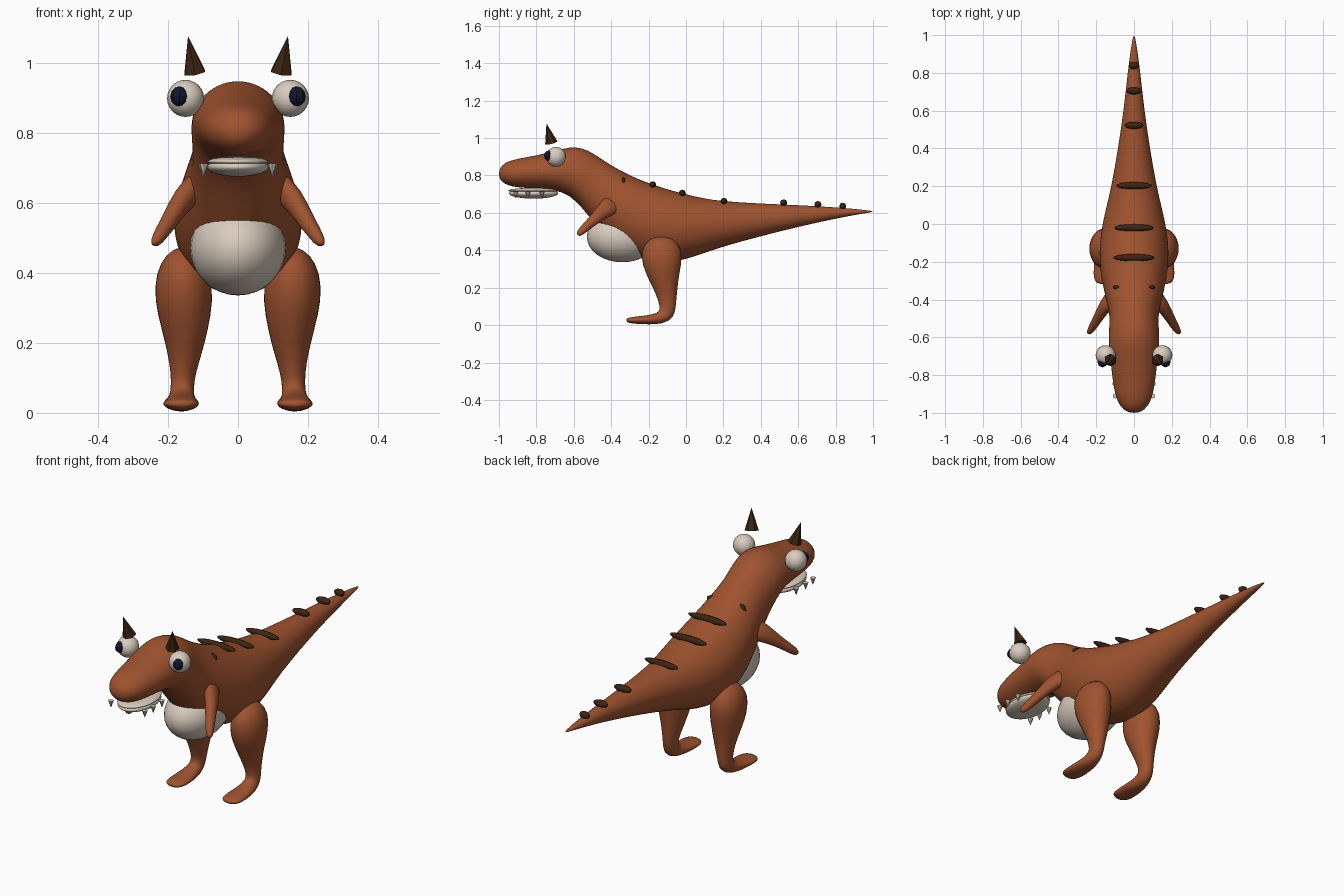
import bpy, bmesh, math
from mathutils import Vector

cube = bpy.data.objects.get("Cube")
if cube:
    bpy.data.objects.remove(cube)


def material(name, rgb):
    m = bpy.data.materials.new(name)
    m.use_nodes = True
    m.diffuse_color = (*rgb, 1)
    m.node_tree.nodes["Principled BSDF"].inputs["Base Color"].default_value = (*rgb, 1)
    return m


SKIN = material("rust brown skin", (0.35, 0.087, 0.029))
CREAM = material("cream", (0.70, 0.61, 0.52))
DARK = material("dark brown", (0.045, 0.018, 0.006))
NAVY = material("navy pupil", (0.007, 0.007, 0.03))


def finish(bm, name, mat, smooth=True):
    bmesh.ops.recalc_face_normals(bm, faces=bm.faces)
    for f in bm.faces:
        f.smooth = smooth
    me = bpy.data.meshes.new(name)
    bm.to_mesh(me)
    bm.free()
    me.materials.append(mat)
    ob = bpy.data.objects.new(name, me)
    bpy.context.collection.objects.link(ob)
    return ob


def loft(name, rings, mat, segments=16):
    """Skin elliptical rings: x, y, z, half width, half depth, tilt about x."""
    bm = bmesh.new()
    loops = []
    for x, y, z, rx, rv, tilt in rings:
        t = math.radians(tilt)
        v = Vector((0, math.cos(t), -math.sin(t))) * rv
        loop = []
        for i in range(segments):
            a = math.tau * i / segments
            loop.append(bm.verts.new(Vector((x + rx * math.cos(a), y, z)) + v * math.sin(a)))
        loops.append(loop)
    for a, b in zip(loops, loops[1:]):
        for i in range(segments):
            j = (i + 1) % segments
            bm.faces.new((a[i], a[j], b[j], b[i]))
    bm.faces.new(loops[0])
    bm.faces.new(loops[-1])
    ob = finish(bm, name, mat)
    ob.modifiers.new("smooth", "SUBSURF").levels = 1
    ob.modifiers["smooth"].render_levels = 1
    return ob


def ball(name, centre, radii, mat, u=24, v=14, smooth=True):
    bm = bmesh.new()
    bmesh.ops.create_uvsphere(bm, u_segments=u, v_segments=v, radius=1)
    bmesh.ops.scale(bm, vec=radii, verts=bm.verts)
    bmesh.ops.translate(bm, vec=centre, verts=bm.verts)
    return finish(bm, name, mat, smooth)


def cone(name, base, tip, radius, mat, sides=6):
    base, tip = Vector(base), Vector(tip)
    bm = bmesh.new()
    bmesh.ops.create_cone(bm, cap_ends=True, segments=sides, radius1=radius, radius2=0,
                          depth=(tip - base).length)
    ob = finish(bm, name, mat, False)
    ob.location = (base + tip) / 2
    ob.rotation_mode = "QUATERNION"
    ob.rotation_quaternion = Vector((0, 0, 1)).rotation_difference(tip - base)
    return ob


# Body, head and tail in one skin: y, top, bottom, half width
profile = [
    (-1.0, .825, .79, .02), (-.985, .855, .765, .055), (-.95, .877, .745, .083),
    (-.9, .89, .735, .102), (-.8, .907, .73, .117), (-.7, .932, .722, .127),
    (-.62, .955, .695, .136), (-.55, .947, .62, .132), (-.5, .922, .555, .13),
    (-.45, .888, .50, .135), (-.4, .855, .45, .148), (-.3, .80, .38, .172),
    (-.2, .76, .342, .184), (-.1, .727, .333, .184), (0, .70, .35, .168),
    (.1, .677, .385, .145), (.2, .662, .42, .12), (.4, .65, .475, .085),
    (.6, .642, .525, .055), (.8, .63, .57, .034), (.95, .617, .597, .014),
    (1.0, .609, .605, .003)]
loft("body", [(0, y, (t + b) / 2, w, (t - b) / 2, 90) for y, t, b, w in profile], SKIN, 28)

# Belly patch and lower jaw
ball("belly", (0, -.34, .472), (.137, .19, .136), CREAM, 28, 16)
ball("lower_jaw", (0, -.815, .704), (.088, .132, .028), CREAM)
lip = ball("jaw_lip", (0, -.815, .719), (.088, .135, .015), CREAM)

leg = [(.15, -.13, .475, .02, .03, 0), (.155, -.13, .455, .052, .075, 0),
       (.157, -.13, .40, .081, .114, 0), (.155, -.13, .32, .086, .106, 0),
       (.152, -.12, .24, .068, .08, 0), (.152, -.105, .17, .05, .058, 0),
       (.157, -.098, .11, .035, .045, 0), (.16, -.1, .06, .033, .045, 30),
       (.162, -.14, .035, .04, .034, 65), (.162, -.2, .028, .05, .025, 90),
       (.163, -.27, .026, .054, .02, 90), (.163, -.305, .026, .045, .015, 90),
       (.163, -.319, .026, .02, .008, 90)]
arm = [(.09, -.36, .67, .05, .07, 45), (.15, -.43, .62, .038, .045, 45),
       (.185, -.49, .565, .029, .029, 45), (.215, -.54, .52, .024, .023, 45),
       (.232, -.568, .492, .019, .019, 45), (.238, -.58, .481, .009, .009, 45)]

for side, s in (("left", 1), ("right", -1)):
    # Limbs
    for part, rings in (("leg", leg), ("arm", arm)):
        loft(f"{side}_{part}", [(s * r[0], *r[1:]) for r in rings], SKIN)
    # Eyes and horns
    ball(f"{side}_eye", (s * .15, -.695, .90), (.053, .053, .053), CREAM, 20, 12)
    ball(f"{side}_pupil", (s * .167, -.732, .905), (.027, .027, .029), NAVY, 8, 6, False)
    cone(f"{side}_horn", (s * .124, -.72, .974), (s * .143, -.746, 1.078), .034, DARK)
    # Teeth hanging beside the jaw
    for i, (x, y) in enumerate(((.098, -.91), (.101, -.845), (.099, -.77))):
        cone(f"{side}_tooth_{i + 1}", (s * x, y, .713), (s * x, y, .675), .014, CREAM, 8)
    # Small shoulder stripe
    spot = ball(f"{side}_shoulder_stripe", (0, 0, 0), (.026, .011, .016), DARK, 8, 6)
    spot.location = (s * .09, -.335, .774)
    spot.rotation_euler.y = s * .35

# Raised stripes along the back and tail: y, z, half length
for i, (y, z, w) in enumerate(((-.178, .75, .112), (-.02, .705, .107), (.203, .662, .097),
                               (.522, .654, .05), (.705, .645, .04), (.838, .636, .028))):
    stripe = ball(f"back_stripe_{i + 1}", (0, 0, 0), (.019, .019, w), DARK, 8, 8)
    stripe.location = (0, y, z)
    stripe.rotation_euler.y = math.pi / 2
